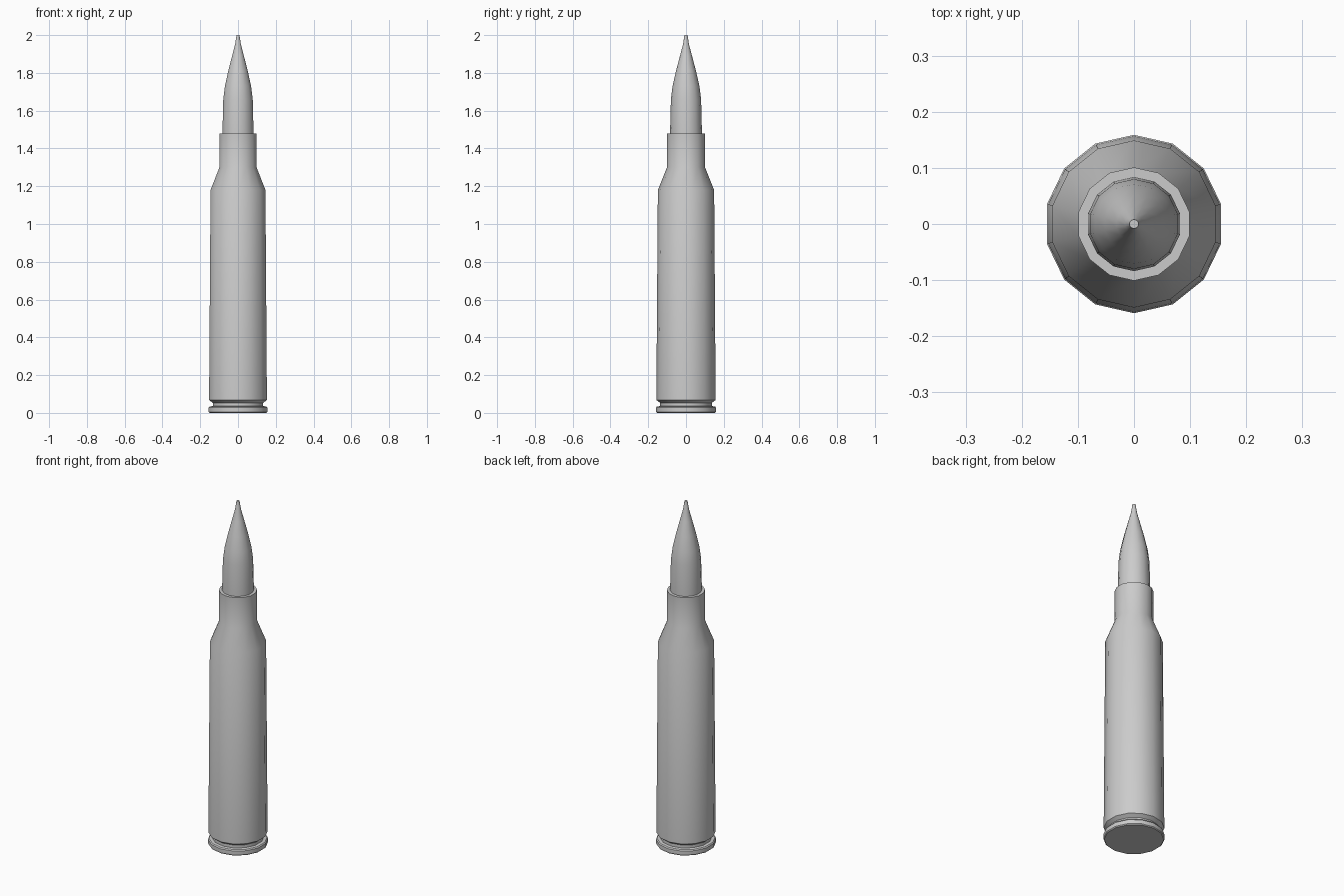
import bpy
import bmesh
from math import cos, sin, pi

SIDES = 14

cube = bpy.data.objects.get("Cube")
if cube:
    bpy.data.objects.remove(cube, do_unlink=True)

grey = bpy.data.materials.new("plain_grey")
grey.use_nodes = True
colour = (0.6, 0.6, 0.6, 1)
grey.diffuse_color = colour
grey.node_tree.nodes["Principled BSDF"].inputs["Base Color"].default_value = colour


def turned(name, profile):
    """Revolve (radius, height) points into a capped solid, a vertex facing +y."""
    bm = bmesh.new()
    rings = []
    for r, z in profile:
        angles = [pi / 2 + 2 * pi * i / SIDES for i in range(SIDES)]
        rings.append([bm.verts.new((r * cos(a), r * sin(a), z)) for a in angles])
    for low, high in zip(rings, rings[1:]):
        for i in range(SIDES):
            j = (i + 1) % SIDES
            bm.faces.new((low[i], low[j], high[j], high[i]))
    bm.faces.new(rings[0][::-1])
    bm.faces.new(rings[-1])
    mesh = bpy.data.meshes.new(name)
    bm.to_mesh(mesh)
    bm.free()
    mesh.materials.append(grey)
    obj = bpy.data.objects.new(name, mesh)
    bpy.context.collection.objects.link(obj)
    bpy.ops.object.select_all(action="DESELECT")
    obj.select_set(True)
    bpy.context.view_layer.objects.active = obj
    bpy.ops.object.shade_smooth_by_angle(angle=pi / 6)
    return obj


# Rim, extractor groove, tapering body, shoulder and neck
turned("case", [
    (0.154, 0), (0.159, 0.005), (0.159, 0.028), (0.154, 0.034),
    (0.137, 0.036), (0.137, 0.053), (0.157, 0.068),
    (0.149, 1.18), (0.101, 1.3), (0.101, 1.48),
])

# Pointed tip seated in the neck
turned("tip", [
    (0.084, 1.44), (0.084, 1.5), (0.08, 1.66), (0.071, 1.73),
    (0.053, 1.81), (0.032, 1.89), (0.016, 1.95), (0.008, 2.0),
])
